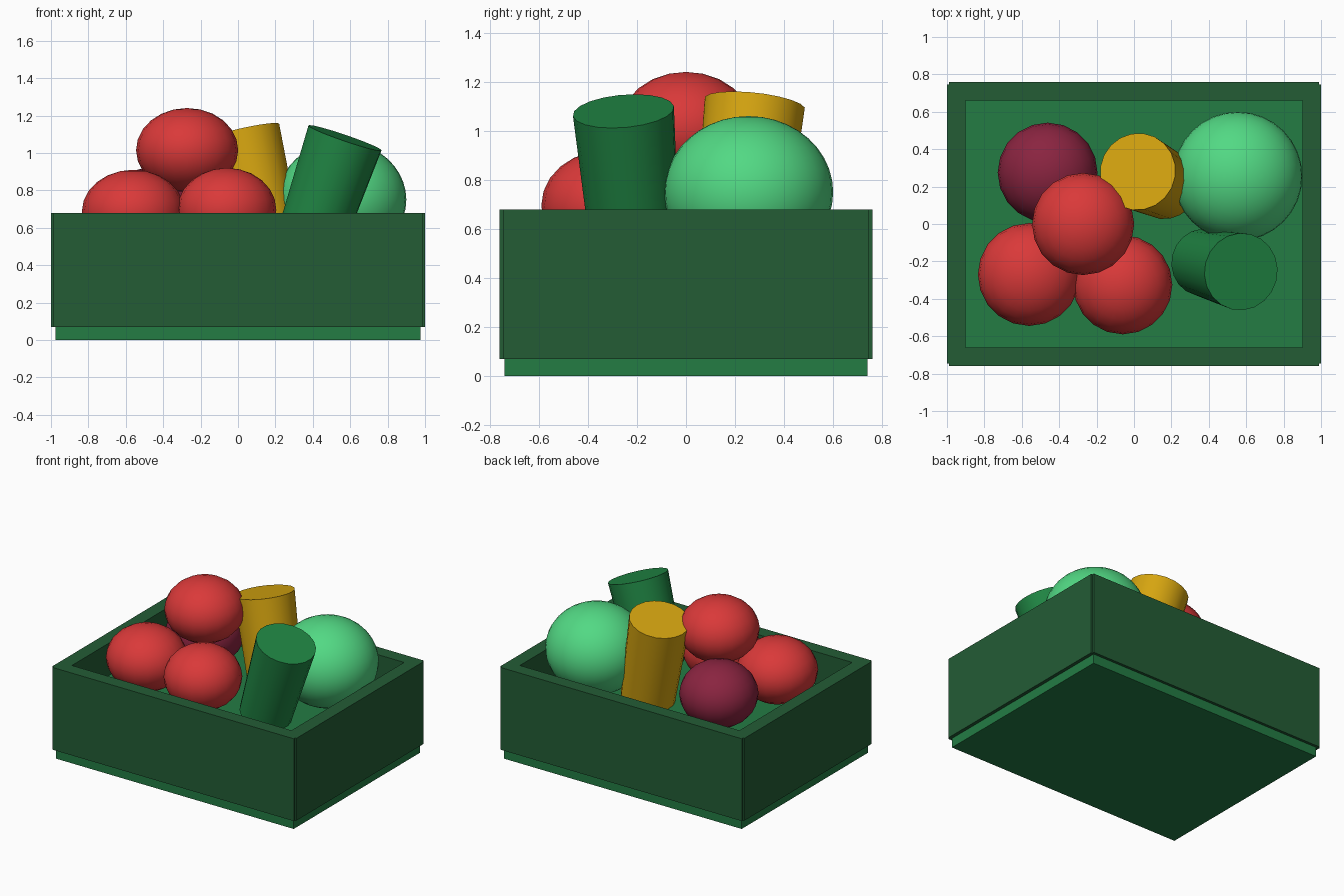
import bpy
from mathutils import Vector

cube = bpy.data.objects.get("Cube")
if cube:
    bpy.data.objects.remove(cube, do_unlink=True)


def material(name, srgb):
    linear = [((c / 255 + 0.055) / 1.055) ** 2.4 for c in srgb] + [1]
    mat = bpy.data.materials.new(name)
    mat.use_nodes = True
    mat.diffuse_color = linear
    mat.node_tree.nodes["Principled BSDF"].inputs["Base Color"].default_value = linear
    return mat


dark_green = material("dark green", (35, 92, 53))
mid_green = material("mid green", (35, 124, 68))
red = material("red", (218, 57, 57))
plum = material("plum", (138, 36, 64))
yellow = material("yellow", (214, 165, 16))
leaf_green = material("leaf green", (32, 134, 68))
light_green = material("light green", (82, 217, 132))


def finish(name, mat):
    obj = bpy.context.object
    obj.name = name
    obj.data.materials.append(mat)
    return obj


def box(name, mat, low, high):
    low, high = Vector(low), Vector(high)
    bpy.ops.mesh.primitive_cube_add(size=1, location=(low + high) / 2)
    bpy.context.object.scale = high - low
    bpy.ops.object.transform_apply(location=False, rotation=False, scale=True)
    return finish(name, mat)


def ball(name, mat, center, radius, height, segments=20, rings=12):
    bpy.ops.mesh.primitive_uv_sphere_add(segments=segments, ring_count=rings, location=center)
    bpy.context.object.scale = (radius, radius, height)
    bpy.ops.object.transform_apply(location=False, rotation=False, scale=True)
    bpy.ops.object.shade_smooth()
    return finish(name, mat)


def stalk(name, mat, bottom, top, bottom_radius, top_radius):
    # Slightly tapered cylinder between two points
    bottom, top = Vector(bottom), Vector(top)
    axis = top - bottom
    bpy.ops.mesh.primitive_cone_add(
        vertices=20, radius1=bottom_radius, radius2=top_radius, depth=axis.length,
        location=(top + bottom) / 2, rotation=axis.to_track_quat("Z", "Y").to_euler())
    bpy.ops.object.shade_smooth_by_angle(angle=0.5)
    return finish(name, mat)


# Crate: inner block forming the foot and the floor, with four boards around it
box("crate_base", mid_green, (-0.975, -0.74, 0), (0.975, 0.74, 0.44))
for name, s in (("front", -1), ("back", 1)):
    ys = sorted((s * 0.66, s * 0.76))
    box(name + "_board", dark_green, (-0.99, ys[0], 0.07), (0.99, ys[1], 0.68))
for name, s in (("right", -1), ("left", 1)):
    xs = sorted((s * 0.9, s))
    box(name + "_board", dark_green, (xs[0], -0.745, 0.07), (xs[1], 0.745, 0.68))

# Round produce
ball("tomato_right", red, (-0.56, -0.27, 0.685), 0.275, 0.225)
ball("tomato_middle", red, (-0.06, -0.325, 0.695), 0.265, 0.225)
ball("tomato_top", red, (-0.272, 0, 1.015), 0.273, 0.225)
ball("plum_ball", plum, (-0.462, 0.275, 0.69), 0.267, 0.23)
ball("melon", light_green, (0.555, 0.255, 0.75), 0.345, 0.31, 32, 20)

# Leaning tapered produce
stalk("yellow_stalk", yellow, (0.165, 0.21, 0.47), (0.02, 0.28, 1.11), 0.185, 0.207)
stalk("green_stalk", leaf_green, (0.37, -0.205, 0.49), (0.572, -0.255, 1.08), 0.18, 0.207)
